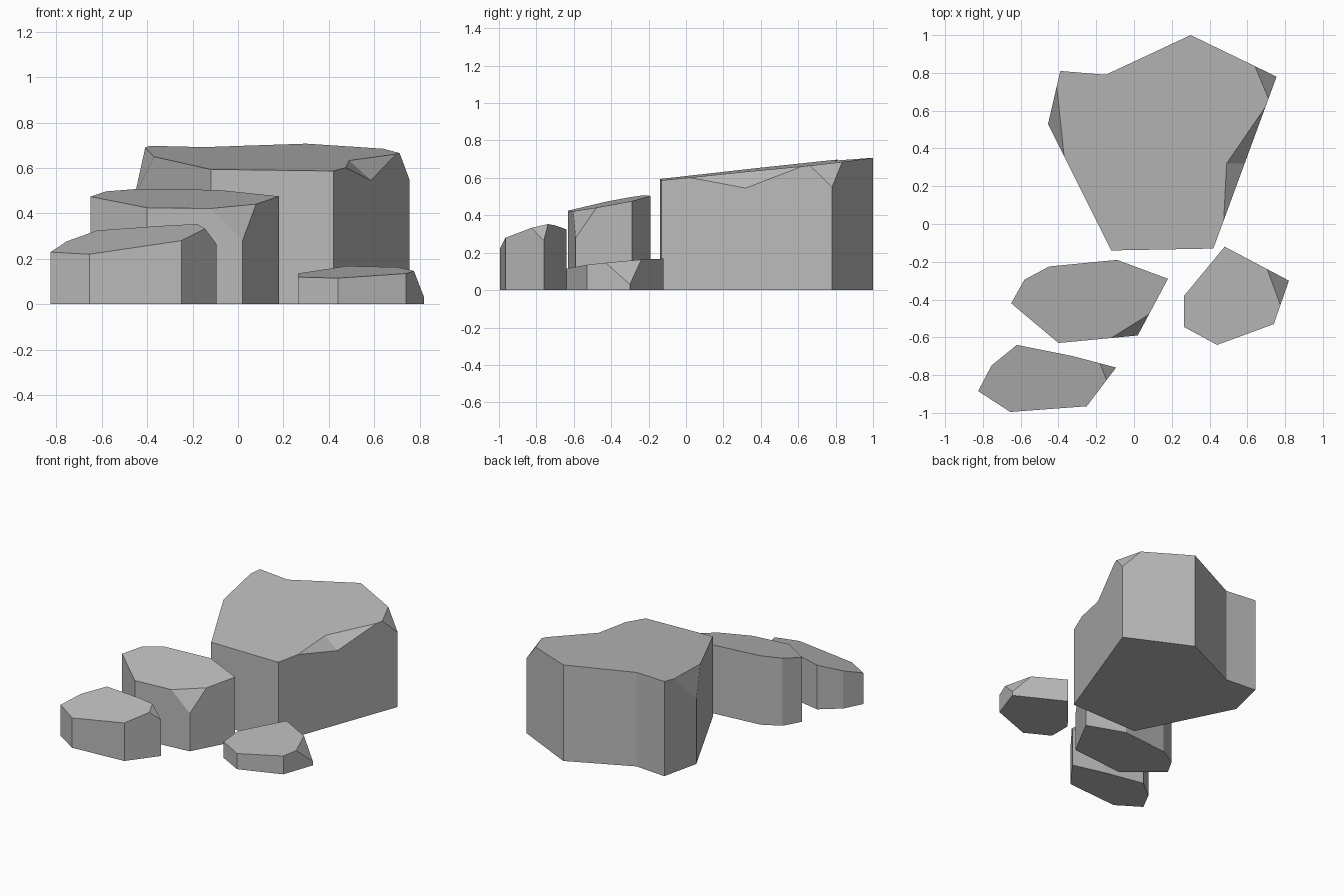
import bpy, bmesh
from mathutils import Vector

default = bpy.data.objects.get("Cube")
if default:
    bpy.data.objects.remove(default, do_unlink=True)

stone = bpy.data.materials.new("stone_grey")
stone.use_nodes = True
GREY = (0.5, 0.5, 0.5, 1)
stone.diffuse_color = GREY
stone.node_tree.nodes["Principled BSDF"].inputs["Base Color"].default_value = GREY


def make_object(name, bm):
    bmesh.ops.recalc_face_normals(bm, faces=bm.faces[:])
    mesh = bpy.data.meshes.new(name)
    bm.to_mesh(mesh)
    bm.free()
    mesh.materials.append(stone)
    obj = bpy.data.objects.new(name, mesh)
    bpy.context.scene.collection.objects.link(obj)
    return obj


def slice_off(bm, points, inside):
    """Cut along the plane through three points, keeping the inside, and cap it."""
    a, b, c = points
    normal = (b - a).cross(c - a).normalized()
    if normal.dot(inside - a) > 0:
        normal.negate()
    bmesh.ops.bisect_plane(bm, geom=bm.verts[:] + bm.edges[:] + bm.faces[:],
                           plane_co=a, plane_no=normal, clear_outer=True)
    bmesh.ops.holes_fill(bm, edges=[e for e in bm.edges if e.is_boundary], sides=0)


def rock(name, outline, top, chips):
    """Upright block with a tilted flat top (height, x slope, y slope) and chipped corners."""
    def on_top(x, y):
        return Vector((x, y, top[0] + top[1] * x + top[2] * y))

    bm = bmesh.new()
    base = bm.faces.new([bm.verts.new((x, y, 0)) for x, y in outline])
    body = bmesh.ops.extrude_face_region(bm, geom=[base], use_keep_orig=True)["geom"]
    for v in body:
        if isinstance(v, bmesh.types.BMVert):
            v.co = on_top(v.co.x, v.co.y)
    bmesh.ops.recalc_face_normals(bm, faces=bm.faces[:])

    inside = sum((Vector((x, y, 0)) for x, y in outline), Vector()) / len(outline)
    for first, second, corner in chips:
        slice_off(bm, (on_top(*first), on_top(*second), Vector(corner)), inside)
    return make_object(name, bm), on_top


# Large boulder at the back
boulder, boulder_top = rock(
    "large_boulder",
    [(-.12, -.14), (.42, -.13), (.755, .78), (.30, 1.0), (-.15, .79), (-.39, .81), (-.455, .53)],
    (.607, -.015, .105),
    [((.64, .836), (.712, .663), (.755, .78, .55)),
     ((-.409, .73), (-.37, .36), (-.455, .53, .48))])

# Notch broken out of the boulder's left upper edge
apex = boulder_top(.49, .32)
rim = [boulder_top(.475, .02), boulder_top(.696, .62), Vector((.586, .32, .545))]
bm = bmesh.new()
for p in [apex, apex + Vector((0, 0, .2))] + [apex + (r - apex) * 1.4 for r in rim]:
    bm.verts.new(p)
bmesh.ops.convex_hull(bm, input=bm.verts[:])
cutter = make_object("notch_cutter", bm)
cutter.hide_render = True
notch = boulder.modifiers.new("notch", 'BOOLEAN')
notch.operation = 'DIFFERENCE'
notch.solver = 'EXACT'
notch.object = cutter
bpy.context.view_layer.objects.active = boulder
bpy.ops.object.modifier_apply(modifier=notch.name)
bpy.data.objects.remove(cutter, do_unlink=True)

# Medium rock in front of the boulder
rock("medium_rock",
     [(-.65, -.42), (-.40, -.63), (.02, -.59), (.18, -.29), (-.09, -.19), (-.45, -.225), (-.58, -.295)],
     (.539, -.03, .2),
     [((-.12, -.603), (.08, -.478), (.02, -.59, .28))])

# Low rock at the front
rock("front_rock",
     [(-.825, -.885), (-.655, -.995), (-.25, -.965), (-.095, -.76), (-.33, -.698), (-.62, -.64), (-.755, -.75)],
     (.585, .127, .283),
     [((-.18, -.738), (-.145, -.826), (-.095, -.76, .265))])

# Small flat rock on the left
rock("small_flat_rock",
     [(.265, -.38), (.265, -.545), (.44, -.64), (.74, -.53), (.82, -.30), (.48, -.12)],
     (.166, .03, .1),
     [((.705, -.239), (.775, -.429), (.82, -.30, .03))])
